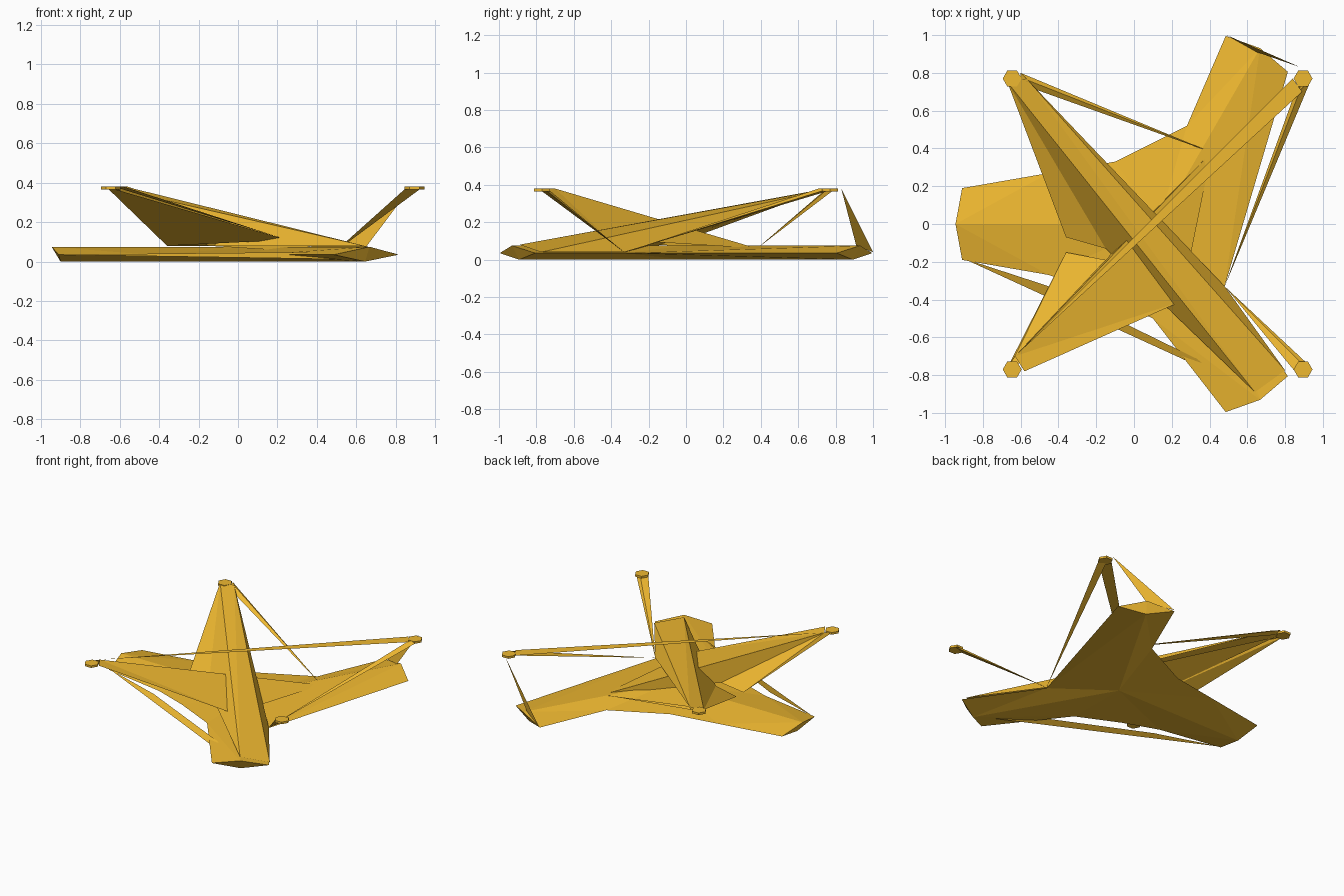
import bpy, bmesh, math
from mathutils import Vector

if "Cube" in bpy.data.objects:
    bpy.data.objects.remove(bpy.data.objects["Cube"])

mat = bpy.data.materials.new("orange")
mat.diffuse_color = (0.86, 0.48, 0.03, 1)
mat.use_nodes = True
mat.node_tree.nodes["Principled BSDF"].inputs["Base Color"].default_value = mat.diffuse_color


def make(name, points, faces, closed=False):
    bm = bmesh.new()
    vs = [bm.verts.new(p) for p in points]
    for f in faces:
        bm.faces.new([vs[i] for i in f])
    if closed:
        bmesh.ops.triangulate(bm, faces=bm.faces[:])
        bmesh.ops.recalc_face_normals(bm, faces=bm.faces[:])
    me = bpy.data.meshes.new(name)
    bm.to_mesh(me)
    bm.free()
    me.materials.append(mat)
    ob = bpy.data.objects.new(name, me)
    bpy.context.collection.objects.link(ob)
    return ob


def spike(name, ring, apex):
    # slender pyramid from a few tip points to one anchor point
    n = len(ring)
    make(name, list(ring) + [apex], [(i, (i + 1) % n, n) for i in range(n)])


CX, MID, TOP, TIP = 0.13, 0.035, 0.075, 0.38


def polar(angle, r, side, z):
    c, s = math.cos(angle), math.sin(angle)
    return Vector((CX + r * c - side * s, r * s + side * c, z))


# three-armed base: shoulders at mid height, ridge above, keel below
gaps = [[(0.48, -0.33)],
        [(0.28, 0.52), (-0.1, 0.33), (-0.45, 0.27)],
        [(-0.45, -0.27), (-0.2, -0.36), (0.1, -0.5)]]
pts = [(CX, 0, TOP), (CX, 0, 0)]
faces, outline = [], []
for angle, gap in zip((-60, 60, 180), gaps):
    a = math.radians(angle)
    k = len(pts)
    pts += [polar(a, 1.04, -0.19, MID), polar(a, 1.04, 0.19, MID),
            polar(a, 1.075, 0, TOP), polar(a, 1.03, 0, 0)]
    outline.append(("arm", k))
for i, order in enumerate(((1, 0), (2, 1), (0, 2))):
    # gap order: arm -60 to arm 60, arm 60 to arm 180, arm 180 to arm -60
    nxt = outline[order[0]][1]
    k = outline[order[1]][1]
    ids = []
    for x, y in gaps[i]:
        ids.append(len(pts))
        pts.append((x, y, MID))
    for hub, peak in ((0, 2), (1, 3)):
        faces += [(k + peak, k + 1, ids[0]), (k + peak, ids[0], hub),
                  (nxt + peak, ids[-1], nxt), (nxt + peak, hub, ids[-1])]
        faces += [(p, q, hub) for p, q in zip(ids, ids[1:])]
for _, k in outline:
    faces += [(k, k + 2, k + 3), (k + 1, k + 3, k + 2)]
make("star_base", pts, faces, True)

# raised hexagonal tips at the four corners
for sx in (-1, 1):
    for sy in (-1, 1):
        ring = [(0.125 + sx * 0.77 + 0.05 * math.cos(t), sy * 0.77 + 0.05 * math.sin(t))
                for t in (math.radians(60 * i) for i in range(6))]
        p = [(x, y, z) for z in (0.365, TIP) for x, y in ring]
        f = [tuple(range(6)), tuple(range(6, 12))]
        f += [(i, (i + 1) % 6, (i + 1) % 6 + 6, i + 6) for i in range(6)]
        make("corner_tip", p, f, True)

# shared anchor points on the base
notch = (0.48, -0.33, 0.04)
arm_end = (0.64, -0.89, 0.08)
arm_side = (0.8, -0.775, 0.04)
inner = (0.41, 0.38, 0.06)

# back left web, running down to the front arm end
make("back_left_web",
     [(-0.67, 0.75, TIP), (-0.57, 0.77, TIP), (-0.36, -0.07, 0.08), (-0.15, -0.13, 0.08),
      arm_end, arm_side, notch, (-0.62, 0.72, 0.37)],
     [(0, 2, 3), (0, 3, 4), (0, 4, 1), (1, 4, 5), (1, 5, 6), (7, 3, 6)])
spike("back_left_brace", [(-0.60, 0.80, TIP), (-0.56, 0.76, TIP), (-0.6, 0.74, 0.37)], inner)

# front left web, spreading over the middle of the base
make("front_left_web",
     [(-0.63, -0.70, TIP), (-0.67, -0.76, TIP), (-0.58, -0.78, TIP),
      (0.25, -0.41, 0.11), inner, (-0.36, -0.15, 0.08), (-0.15, -0.19, 0.08)],
     [(0, 3, 4), (0, 4, 6), (0, 6, 5), (1, 5, 3), (0, 2, 3), (0, 5, 1)])

# right hand spikes meeting in the notch
spike("back_right_brace", [(0.94, 0.77, TIP), (0.88, 0.71, TIP), (0.88, 0.77, 0.37)], notch)
spike("front_right_brace", [(0.94, -0.76, TIP), (0.86, -0.79, TIP), (0.88, -0.73, 0.37)], notch)
make("back_right_fin", [(0.88, 0.83, TIP), (0.49, 1.0, 0.04), (0.65, 0.91, 0.075)], [(0, 1, 2)])

# flat diagonal strip between two tips, and low strip along the base
make("diagonal_strip", [(0.84, 0.77, TIP), (0.89, 0.70, TIP), (-0.63, -0.70, TIP)], [(0, 1, 2)])
make("base_strip", [(-0.91, -0.18, MID), (-0.45, -0.33, MID), (0.55, -0.82, 0.05),
                    (0.64, -0.89, 0.01)], [(0, 1, 2, 3)])
